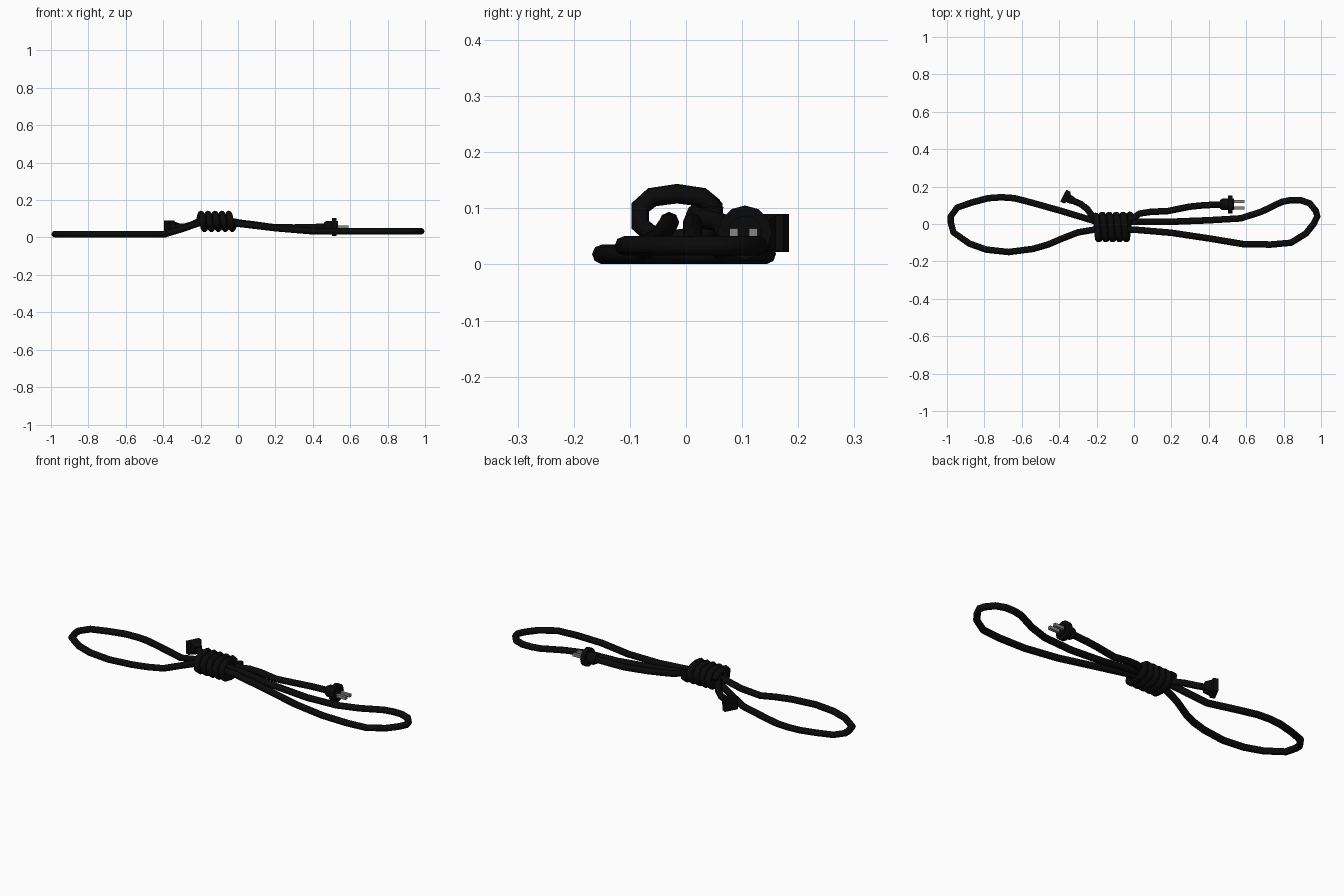
import bpy, math
from mathutils import Vector, Matrix

if "Cube" in bpy.data.objects:
    bpy.data.objects.remove(bpy.data.objects["Cube"])


def material(name, c):
    m = bpy.data.materials.new(name)
    m.diffuse_color = (c, c, c, 1)
    m.use_nodes = True
    m.node_tree.nodes["Principled BSDF"].inputs["Base Color"].default_value = m.diffuse_color
    return m


BLACK = material("black rubber", 0.003)
METAL = material("grey metal", 0.24)
R = 0.0175


def tube(name, pts):
    cu = bpy.data.curves.new(name, 'CURVE')
    cu.dimensions = '3D'
    cu.bevel_depth = R
    cu.bevel_resolution = 2
    cu.use_fill_caps = True
    s = cu.splines.new('POLY')
    s.points.add(len(pts) - 1)
    for p, co in zip(s.points, pts):
        p.co = (*co, 1)
    ob = bpy.data.objects.new(name, cu)
    bpy.context.collection.objects.link(ob)
    cu.materials.append(BLACK)
    bpy.ops.object.select_all(action='DESELECT')
    ob.select_set(True)
    bpy.context.view_layer.objects.active = ob
    bpy.ops.object.convert(target='MESH')


def lathe(name, origin, direction, rings, n, mat, turn=0.0):
    """Rings of (distance along direction, half width, half height)."""
    x = Vector(direction).normalized()
    y = Vector((0, 0, 1)).cross(x).normalized()
    z = x.cross(y)
    verts, faces = [], []
    for d, w, h in rings:
        for i in range(n):
            a = 2 * math.pi * i / n + turn
            verts.append(Vector(origin) + x * d + y * w * math.cos(a) + z * h * math.sin(a))
    for k in range(len(rings) - 1):
        for i in range(n):
            j = (i + 1) % n
            faces.append((k * n + i, k * n + j, (k + 1) * n + j, (k + 1) * n + i))
    faces.append(tuple(reversed(range(n))))
    faces.append(tuple(range(len(verts) - n, len(verts))))
    me = bpy.data.meshes.new(name)
    me.from_pydata(verts, [], faces)
    me.materials.append(mat)
    ob = bpy.data.objects.new(name, me)
    bpy.context.collection.objects.link(ob)


# Left loop, lying on the ground and rising into the coil
left = [(-.08, .015), (-.21, .015), (-.29, .04), (-.39, .07), (-.55, .115), (-.64, .138), (-.71, .143),
        (-.78, .138), (-.86, .117), (-.945, .088), (-.98, .04), (-.98, .01), (-.965, -.045),
        (-.88, -.105), (-.79, -.137), (-.67, -.15), (-.54, -.133), (-.46, -.11), (-.39, -.08),
        (-.30, -.045), (-.21, -.03), (-.08, -.03)]
tube("left_loop", [(x, y, .018 + .058 * min(1, max(0, (x + .38) / .17))) for x, y in left])

# Right loop, slightly raised
right = [(-.1, .012), (0, .012), (.2, .012), (.4, .02), (.57, .03), (.68, .065), (.79, .118),
         (.84, .128), (.89, .128), (.94, .11), (.972, .07), (.98, .04), (.96, 0), (.92, -.05),
         (.84, -.1), (.73, -.11), (.58, -.107), (.4, -.077), (.2, -.047), (0, -.03), (-.1, -.03)]
tube("right_loop", [(x, y, .033 + .043 * min(1, max(0, (.34 - x) / .36))) for x, y in right])

# Coil wrapped around the middle
TURNS, N = 5, 10
coil = []
for i in range(TURNS * N + 1):
    a = 2 * math.pi * i / N + math.pi / 10
    c, s = math.cos(a), math.sin(a)
    coil.append((-.205 + .185 * i / (TURNS * N),
                 -.016 + .068 * math.copysign(abs(c) ** .8, c),
                 .086 + .04 * math.copysign(abs(s) ** .8, s)))
tube("coil", coil)

# Cord ends leading to the socket and the plug
tube("socket_cord", [(-.2, .01, .09), (-.225, .045, .08), (-.25, .08, .068), (-.285, .107, .058),
                     (-.34, .13, .056)])
tube("plug_cord", [(-.03, .02, .085), (0, .035, .08), (.03, .056, .076), (.09, .065, .069),
                   (.18, .069, .056), (.3, .093, .053), (.37, .1, .055), (.48, .105, .057)])

# Socket: square body flaring to a face plate
Q = .7071
lathe("socket", (-.325, .124, .056), (-.87, .45, 0),
      [(0, .02 / Q, .02 / Q), (.03, .024 / Q, .03 / Q), (.036, .036 / Q, .034 / Q),
       (.06, .036 / Q, .034 / Q)], 4, BLACK, math.pi / 4)

# Plug: grip, round flange and two prongs
lathe("plug", (.46, .105, .057), (1, 0, 0),
      [(0, .023, .023), (.012, .031, .031), (.043, .031, .031), (.043, .048, .048),
       (.067, .048, .048), (.067, .03, .03), (.075, .03, .03)], 12, BLACK)
for name, y in (("prong_1", .085), ("prong_2", .12)):
    lathe(name, (.52, y, .056), (1, 0, 0), [(0, .0078 / Q, .0078 / Q), (.07, .0078 / Q, .0078 / Q)],
          4, METAL, math.pi / 4)
